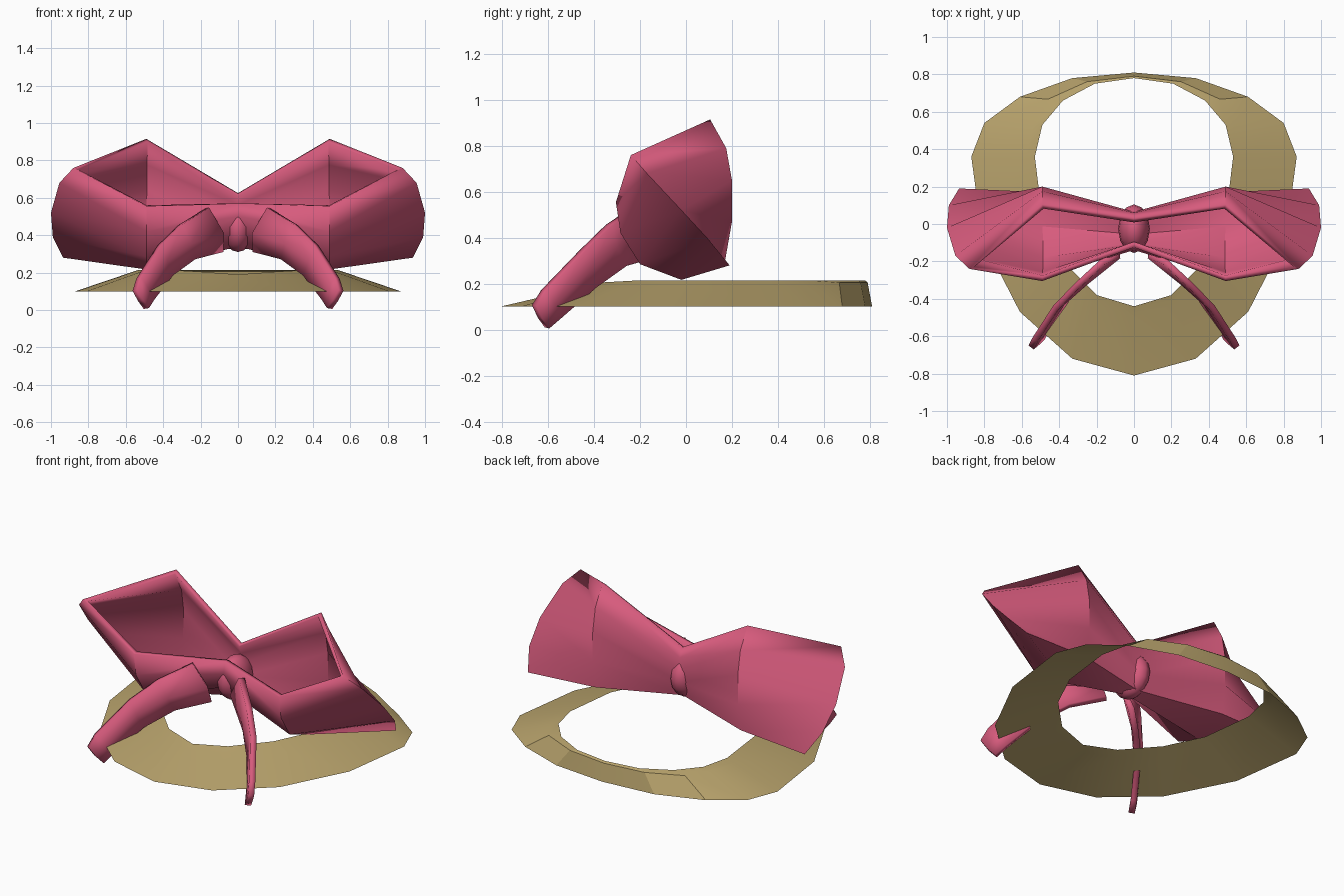
import bpy, bmesh, math
from mathutils import Vector

if "Cube" in bpy.data.objects:
    bpy.data.objects.remove(bpy.data.objects["Cube"])


def material(name, rgb):
    m = bpy.data.materials.new(name)
    m.diffuse_color = (*rgb, 1)
    m.use_nodes = True
    m.node_tree.nodes["Principled BSDF"].inputs["Base Color"].default_value = m.diffuse_color
    return m


pink = material("rose pink", (0.68, 0.105, 0.205))
straw = material("straw tan", (0.48, 0.365, 0.15))


def loft(name, rows, mat, closed=False, angle=35):
    """Skin a list of equally long point rows into a sheet."""
    bm = bmesh.new()
    grid = [[bm.verts.new(p) for p in row] for row in rows]
    n = len(rows[0])
    for a, b in zip(grid, grid[1:]):
        for i in range(n if closed else n - 1):
            j = (i + 1) % n
            bm.faces.new((a[i], b[i], b[j], a[j]))
    bmesh.ops.remove_doubles(bm, verts=bm.verts, dist=0.0005)
    bmesh.ops.recalc_face_normals(bm, faces=bm.faces)
    me = bpy.data.meshes.new(name)
    bm.to_mesh(me)
    bm.free()
    me.materials.append(mat)
    ob = bpy.data.objects.new(name, me)
    bpy.context.collection.objects.link(ob)
    bpy.ops.object.select_all(action='DESELECT')
    ob.select_set(True)
    bpy.context.view_layer.objects.active = ob
    if angle:
        bpy.ops.object.shade_smooth_by_angle(angle=math.radians(angle))
    return ob


def mirror(ob):
    m = ob.modifiers.new("mirror", 'MIRROR')
    m.merge_threshold = 0.002


def solidify(ob, thickness, offset):
    s = ob.modifiers.new("thickness", 'SOLIDIFY')
    s.thickness, s.offset = thickness, offset


# Collar: sloping ring of 16 sides, wide in front and narrow at the back
def full_ring(half):
    return half + [(-x, y, z) for x, y, z in half[-2:0:-1]]


outer = [(0, .81, .1), (.33, .78, .1), (.61, .68, .1), (.8, .54, .1), (.87, .36, .1),
         (.81, -.08, .1), (.61, -.47, .1), (.33, -.72, .1), (0, -.81, .1)]
inner = [(0, .78, .215), (.21, .75, .215), (.38, .66, .215), (.49, .53, .215),
         (.53, .36, .215), (.49, .03, .215), (.38, -.2, .215), (.2, -.38, .205),
         (0, -.44, .19)]
# Fold line close to the inner edge, standing almost upright at the back
fold = []
for i, (o, p) in enumerate(zip(outer, inner)):
    t = 0.35 if i < 3 else 0.15
    q = Vector(p).lerp(Vector(o), t)
    q.z = p[2] - (0.01 if i < 3 else 0.017)
    fold.append(tuple(q))
loft("collar", [full_ring(outer), full_ring(fold), full_ring(inner)], straw,
     closed=True, angle=20)

# Bow loops: open pouches lofted from knot to middle to end seam
knot_section = [(-.125, .57), (-.14, .50), (-.12, .41), (-.06, .34), (.03, .33),
                (.06, .42), (.065, .50), (.06, .57), (.035, .625)]
mid_section = [(-.305, .555), (-.285, .42), (-.2, .285), (-.02, .217), (.17, .30),
               (.2, .47), (.2, .65), (.175, .79), (.105, .915)]
seam = [(.88, -.24, .76), (.955, -.17, .68), (1, -.02, .52), (.99, .10, .39),
        (.935, .19, .28)]
end_row = seam + seam[-2::-1]
knot_row = [(0, y, z) for y, z in knot_section]
mid_row = [(.49, y, z) for y, z in mid_section]
loops = loft("bow_loops", [knot_row, mid_row, end_row], pink)
# Wall faces must point away from the hollow
back = max(loops.data.polygons, key=lambda p: p.center.y)
if back.normal.y < 0:
    loops.data.flip_normals()
mirror(loops)
solidify(loops, 0.03, -1)

# Tails: thin ribbons that swing outward and forward
upper = [(.165, -.20, .545), (.31, -.335, .455), (.42, -.45, .345), (.53, -.62, .17),
         (.55, -.66, .105)]
middle = [(.085, -.17, .41), (.26, -.31, .355), (.39, -.425, .26), (.49, -.58, .11),
          (.52, -.635, .05)]
lower = [(.09, -.13, .315), (.24, -.27, .275), (.36, -.40, .185), (.46, -.55, .055),
         (.49, -.605, .008)]
tails = loft("ribbon_tails", [upper, middle, lower], pink)
mirror(tails)
solidify(tails, 0.035, 0)

# Knot
bpy.ops.mesh.primitive_uv_sphere_add(segments=12, ring_count=8, location=(0, -.025, .44))
knot = bpy.context.object
knot.name = "knot"
knot.scale = (.085, .13, .13)
knot.data.materials.append(pink)
bpy.ops.object.shade_smooth_by_angle(angle=math.radians(40))
